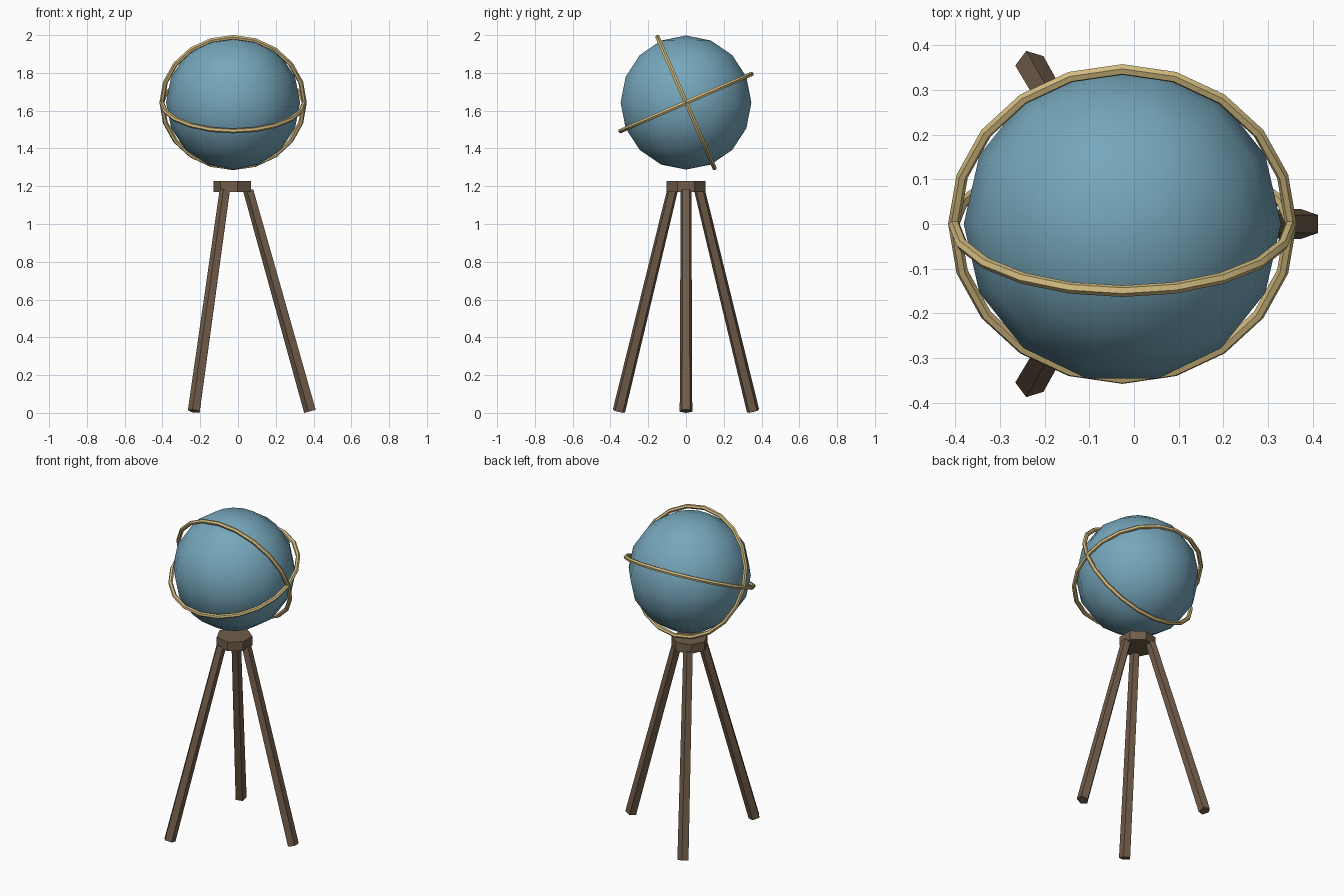
import bpy, bmesh, math
from mathutils import Vector, Matrix

if "Cube" in bpy.data.objects:
    bpy.data.objects.remove(bpy.data.objects["Cube"])

CX = -0.026          # axis of the stand and globe
GLOBE_Z = 1.643
TILT = math.radians(23.5)


def material(name, rgb):
    m = bpy.data.materials.new(name)
    m.diffuse_color = (*rgb, 1.0)
    m.use_nodes = True
    m.node_tree.nodes["Principled BSDF"].inputs["Base Color"].default_value = m.diffuse_color
    return m


blue = material("globe_blue", (0.18, 0.385, 0.50))
wood = material("brown_wood", (0.165, 0.108, 0.068))
brass = material("pale_brass", (0.65, 0.50, 0.215))


def lathe(name, profile, sides, mat, matrix, closed=False):
    """Revolve (radius, z) points round z; closed profiles give a torus."""
    bm = bmesh.new()
    cols = []
    for i in range(sides):
        a = math.pi + 2 * math.pi * i / sides
        cols.append([bm.verts.new((r * math.cos(a), r * math.sin(a), z)) for r, z in profile])
    n = len(profile)
    for i in range(sides):
        a, b = cols[i], cols[(i + 1) % sides]
        for j in range(n if closed else n - 1):
            k = (j + 1) % n
            bm.faces.new((a[j], b[j], b[k], a[k]))
    if not closed:
        for j in (0, n - 1):
            if profile[j][0] > 1e-5:
                bm.faces.new([c[j] for c in cols])
    bmesh.ops.remove_doubles(bm, verts=bm.verts[:], dist=1e-5)
    bmesh.ops.recalc_face_normals(bm, faces=bm.faces[:])
    bm.transform(matrix)
    me = bpy.data.meshes.new(name)
    bm.to_mesh(me)
    bm.free()
    me.materials.append(mat)
    ob = bpy.data.objects.new(name, me)
    bpy.context.collection.objects.link(ob)
    bpy.ops.object.select_all(action='DESELECT')
    ob.select_set(True)
    bpy.context.view_layer.objects.active = ob
    bpy.ops.object.shade_smooth_by_angle(angle=math.radians(30))
    return ob


# Globe
globe_at = Matrix.Translation((CX, 0, GLOBE_Z))
R = 0.355
arc = [(R * math.sin(math.pi * i / 8), -R * math.cos(math.pi * i / 8)) for i in range(9)]
lathe("globe", arc, 14, blue, globe_at)

# Two crossed, tilted rings
tube = [(0.377 + 0.013 * math.cos(2 * math.pi * i / 6),
         0.013 * math.sin(2 * math.pi * i / 6)) for i in range(6)]
for name, angle in (("equator_ring", TILT), ("meridian_ring", TILT + math.pi / 2)):
    lathe(name, tube, 20, brass, globe_at @ Matrix.Rotation(angle, 4, 'X'), closed=True)

# Hub plate on top of the legs
lathe("hub", [(0.105, 1.17), (0.105, 1.228)], 7, wood, Matrix.Translation((CX, 0, 0)))

# Three splayed, slightly tapered legs
for i in range(3):
    a = 2 * math.pi * i / 3
    out = Vector((math.cos(a), math.sin(a), 0))
    foot = Vector((CX, 0, 0.009)) + out * 0.41
    top = Vector((CX, 0, 1.178)) + out * 0.083
    axis = top - foot
    turn = Vector((0, 0, 1)).rotation_difference(axis).to_matrix().to_4x4()
    lathe(f"leg_{i + 1}", [(0.035, 0), (0.030, axis.length)], 5, wood,
          Matrix.Translation(foot) @ turn)
